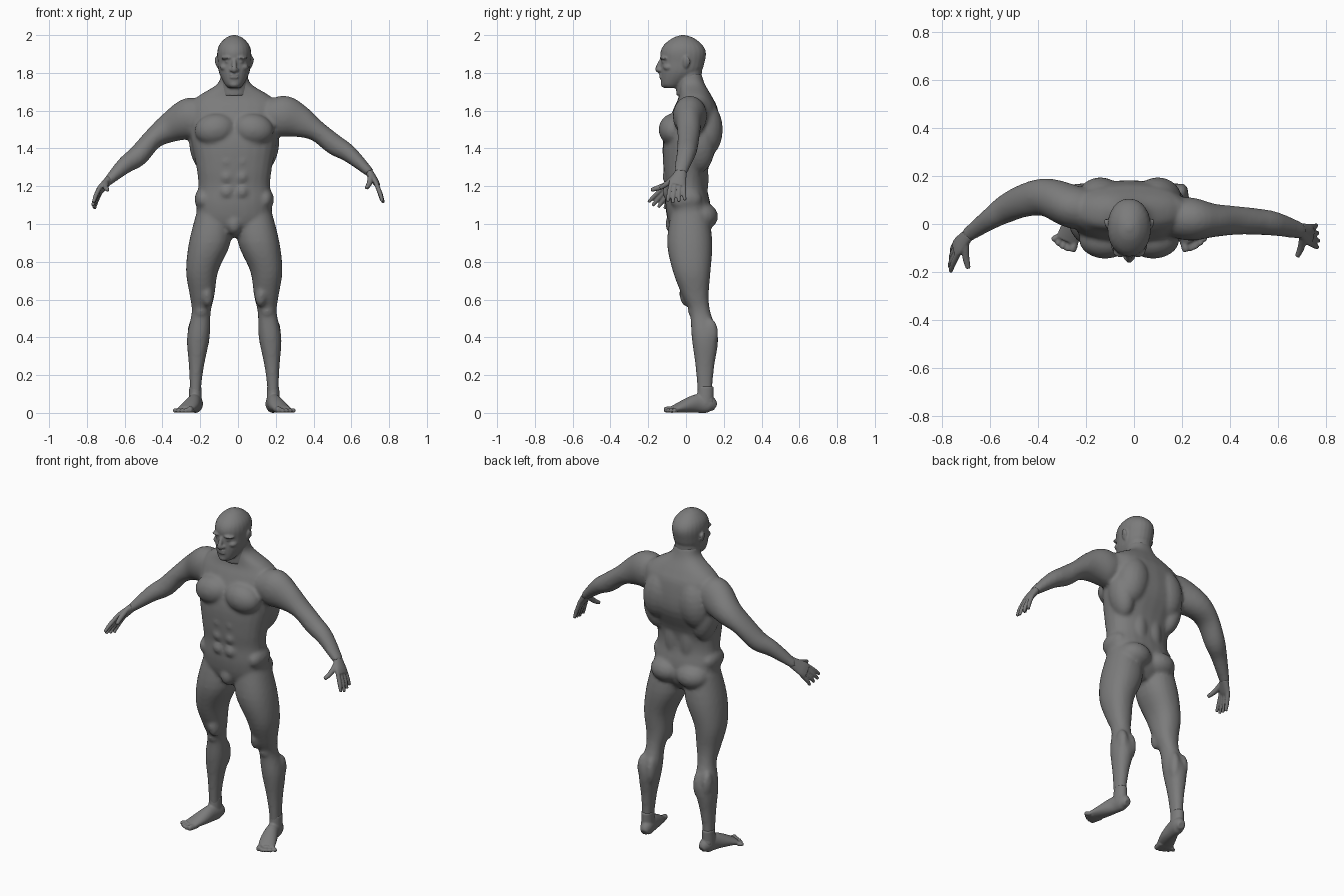
import bpy, bmesh, math
from mathutils import Vector, Matrix

if "Cube" in bpy.data.objects:
    bpy.data.objects.remove(bpy.data.objects["Cube"])

MIDDLE = -.02                   # symmetry axis of torso, head and legs
SIDES = {"right": -1, "left": 1}
ACROSS, DEPTH, UP = Matrix.Identity(3)

grey = bpy.data.materials.new("clay_grey")
grey.use_nodes = True
grey.diffuse_color = (.2, .2, .2, 1)
shader = grey.node_tree.nodes["Principled BSDF"]
shader.inputs["Base Color"].default_value = grey.diffuse_color
shader.inputs["Roughness"].default_value = .7


def spline(stations, steps=4):
    """Catmull-Rom interpolation of stations (x, y, z, side radius, depth radius)."""
    points = [Vector(station) for station in stations]
    points = [points[0], *points, points[-1]]
    result = []
    for before, start, end, after in zip(points, points[1:], points[2:], points[3:]):
        for step in range(steps):
            t = step / steps
            enter, leave = (end - before) / 2, (after - start) / 2
            bend = (end - start) * 3 - enter * 2 - leave
            twist = (start - end) * 2 + enter + leave
            result.append(start + enter * t + bend * t ** 2 + twist * t ** 3)
    return result + [points[-1]]


def signed_power(value, exponent):
    return math.copysign(abs(value) ** exponent, value)


def loft(mesh, stations, depth=DEPTH, axis=None, roundness=1, sides=24):
    """Closed tube of elliptic rings along the stations."""
    points = spline(stations)
    last = len(points) - 1
    rings = []
    for index, point in enumerate(points):
        ahead, behind = points[min(index + 1, last)], points[max(index - 1, 0)]
        along = axis or (ahead.xyz - behind.xyz).normalized()
        front = (depth - along * depth.dot(along)).normalized()
        side = front.cross(along)
        ring = []
        for corner in range(sides):
            angle = math.tau * corner / sides
            across = signed_power(math.cos(angle), roundness) * point[3]
            deep = signed_power(math.sin(angle), roundness) * point[4]
            ring.append(mesh.verts.new(point.xyz + side * across + front * deep))
        rings.append(ring)
    for lower, upper in zip(rings, rings[1:]):
        for corner in range(sides):
            other = (corner + 1) % sides
            mesh.faces.new((lower[corner], lower[other], upper[other], upper[corner]))
    mesh.faces.new(reversed(rings[0]))
    mesh.faces.new(rings[-1])


def column(mesh, rows, offset=0, **options):
    """Upright loft on the symmetry axis from rows (z, y, half width, half depth)."""
    loft(mesh, [(MIDDLE + offset, y, z, wide, deep) for z, y, wide, deep in rows],
         axis=UP, **options)


def blob(mesh, centre, radii, tilt=0):
    """Ellipsoid, tilted about the front-back axis."""
    matrix = (Matrix.Translation(centre) @ Matrix.Rotation(tilt, 4, "Y")
              @ Matrix.Diagonal((*radii, 1)))
    bmesh.ops.create_uvsphere(mesh, u_segments=20, v_segments=12, radius=1, matrix=matrix)


def pair(mesh, offset, y, z, radii, tilt=0):
    for sign in SIDES.values():
        blob(mesh, (MIDDLE + sign * offset, y, z), radii, sign * tilt)


def finish(mesh, name, voxel, smoothing=2):
    """Fuse the overlapping volumes into one smooth skin."""
    bmesh.ops.recalc_face_normals(mesh, faces=mesh.faces)
    data = bpy.data.meshes.new(name)
    mesh.to_mesh(data)
    mesh.free()
    data.materials.append(grey)
    part = bpy.data.objects.new(name, data)
    bpy.context.collection.objects.link(part)
    fuse = part.modifiers.new("fuse", "REMESH")
    fuse.mode = "VOXEL"
    fuse.voxel_size = voxel
    fuse.use_smooth_shade = True
    soften = part.modifiers.new("soften", "SMOOTH")
    soften.factor = .5
    soften.iterations = smoothing


# Torso
body = bmesh.new()
column(body, [(.93, .02, .04, .06), (1, .02, .18, .11), (1.1, .01, .2, .12),
              (1.2, 0, .19, .11), (1.3, 0, .2, .12), (1.45, .03, .23, .15),
              (1.6, .05, .24, .12), (1.67, .05, .2, .09), (1.74, .03, .09, .07),
              (1.8, .01, .07, .07)], roundness=.85)

# Muscles of the trunk
pair(body, .1, -.065, 1.5, (.11, .08, .085), tilt=.15)      # pectorals
pair(body, .12, .1, 1.5, (.1, .095, .15), tilt=-.15)        # shoulder blades
pair(body, .17, .07, 1.4, (.065, .08, .13), tilt=.2)        # lats
pair(body, .13, .06, 1.64, (.12, .065, .05), tilt=.2)       # trapezius
pair(body, .05, .085, 1.24, (.045, .035, .13))              # lower back
pair(body, .085, .08, 1.04, (.1, .09, .075))                # glutes
pair(body, .165, 0, 1.13, (.045, .085, .06))                # waist
for height in (1.17, 1.25, 1.33):
    pair(body, .04, -.09, height, (.04, .035, .04))         # abdominals
blob(body, (MIDDLE, -.055, 1), (.045, .055, .06))           # groin

# Legs, leaning outwards from hip to ankle
leg = [(1.06, .11, .02, .09, .1), (.9, .13, .02, .11, .12), (.75, .17, .03, .085, .1),
       (.62, .17, .05, .065, .07), (.53, .175, .075, .05, .055), (.4, .19, .1, .06, .07),
       (.25, .2, .1, .04, .05), (.13, .205, .1, .03, .04), (.05, .205, .11, .035, .045)]
for sign in SIDES.values():
    loft(body, [(MIDDLE + sign * offset, y, z, wide, deep)
                for z, offset, y, wide, deep in leg], axis=UP, roundness=.9)
pair(body, .145, .01, .63, (.035, .045, .07), tilt=.1)      # inner thighs
pair(body, .175, .04, .54, (.035, .03, .035))               # kneecaps
pair(body, .16, .13, .41, (.03, .04, .085))                 # inner calves
pair(body, .217, .13, .42, (.03, .04, .08))                 # outer calves

# Arms, each in its own pose
loft(body, [(-.17, .06, 1.57, .08, .08), (-.25, .07, 1.56, .11, .09),
            (-.36, .11, 1.51, .08, .08), (-.45, .1, 1.45, .055, .07),
            (-.53, .065, 1.36, .055, .06), (-.6, .02, 1.31, .045, .045),
            (-.7, -.05, 1.215, .022, .03)])
loft(body, [(.15, .03, 1.57, .08, .08), (.24, .02, 1.57, .11, .09),
            (.33, .015, 1.54, .085, .07), (.42, .015, 1.49, .055, .06),
            (.51, .01, 1.42, .055, .055), (.59, 0, 1.37, .045, .05),
            (.7, -.03, 1.27, .024, .034)])
finish(body, "body", voxel=.011, smoothing=4)

# Skull and neck
head = bmesh.new()
column(head, [(1.72, -.075, .03, .035), (1.74, -.07, .05, .06), (1.8, -.03, .08, .105),
              (1.86, -.017, .088, .116), (1.91, -.015, .09, .12), (1.95, -.015, .078, .1),
              (1.985, -.015, .045, .055), (2, -.015, .01, .01)], roundness=.95)
column(head, [(1.68, .03, .085, .08), (1.75, .015, .075, .07), (1.82, .015, .07, .07)])

# Face
loft(head, [(MIDDLE, -.13, 1.87, .01, .01), (MIDDLE, -.15, 1.82, .014, .013),
            (MIDDLE, -.14, 1.81, .012, .01)])                # nose
pair(head, .014, -.14, 1.815, (.01, .012, .01))             # nostrils
pair(head, .036, -.11, 1.88, (.034, .03, .01), tilt=.1)     # brows
pair(head, .035, -.115, 1.86, (.014, .015, .01))            # eyes
pair(head, .05, -.09, 1.83, (.026, .03, .02))               # cheekbones
for height in (1.79, 1.776):
    blob(head, (MIDDLE, -.13, height), (.026, .013, .006))  # lips
blob(head, (MIDDLE, -.11, 1.74), (.03, .024, .02))          # chin
pair(head, .09, 0, 1.855, (.01, .017, .033), tilt=.2)       # ears
pair(head, .096, .012, 1.86, (.007, .01, .024), tilt=.2)    # ear rims
finish(head, "head", voxel=.006)


def digit(mesh, root, middle, tip, thick, depth):
    """Tapered finger or thumb."""
    loft(mesh, [(*root, thick, thick), (*middle, thick, thick),
                (*tip, thick * .7, thick * .7)], depth=depth, sides=10)


def hand(name, wrist, knuckles, fingertips, thumb, spread):
    """Palm, four fanned fingers and a thumb; spread points to the thumb side."""
    mesh = bmesh.new()
    wrist, knuckles, fingertips, thumb = map(Vector, (wrist, knuckles, fingertips, thumb))
    spread = Vector(spread).normalized()
    palm = (knuckles - wrist).normalized()
    middle, back = wrist.lerp(knuckles, .5), wrist.lerp(knuckles, .75)
    loft(mesh, [(*wrist, .022, .03), (*middle, .02, .04), (*back, .018, .045),
                (*knuckles, .013, .043)], depth=spread)
    for finger in range(4):
        place = 1.5 - finger
        root = back + spread * place * .022
        tip = fingertips + spread * place * .03 - palm * abs(place - .4) * .01
        digit(mesh, root, root.lerp(tip, .5) + palm * .012, tip, .012, spread)
    root = wrist.lerp(knuckles, .25) + spread * .02
    digit(mesh, root, root.lerp(thumb, .5) + palm * .01, thumb, .015, ACROSS)
    finish(mesh, name, voxel=.0045)


hand("right_hand", wrist=(-.685, -.04, 1.23), knuckles=(-.745, -.105, 1.165),
     fingertips=(-.77, -.165, 1.09), thumb=(-.69, -.185, 1.18), spread=(0, -2, 1))
hand("left_hand", wrist=(.69, -.025, 1.28), knuckles=(.74, -.05, 1.205),
     fingertips=(.77, -.055, 1.11), thumb=(.68, -.135, 1.19), spread=(0, -1, 0))

# Feet: heel to ball, then five toes fanned outwards
sole = [(.195, .155, .03, .02, .02), (.2, .125, .045, .035, .045), (.21, .065, .05, .037, .05),
        (.23, 0, .037, .046, .037), (.26, -.07, .018, .048, .017)]
for side, sign in SIDES.items():
    foot = bmesh.new()
    loft(foot, [(MIDDLE + sign * offset, *rest) for offset, *rest in sole], depth=UP)
    column(foot, [(.05, .1, .035, .045), (.14, .105, .032, .042)], offset=sign * .206)
    for toe in range(5):
        thick = .012 if toe else .017
        root = Vector((MIDDLE + sign * (.222 + .018 * toe), -.05, thick))
        tip = Vector((MIDDLE + sign * (.238 + .021 * toe), .003 * toe ** 2 - .115, thick))
        digit(foot, root, root.lerp(tip, .8), tip, thick, UP)
    finish(foot, side + "_foot", voxel=.0055)
